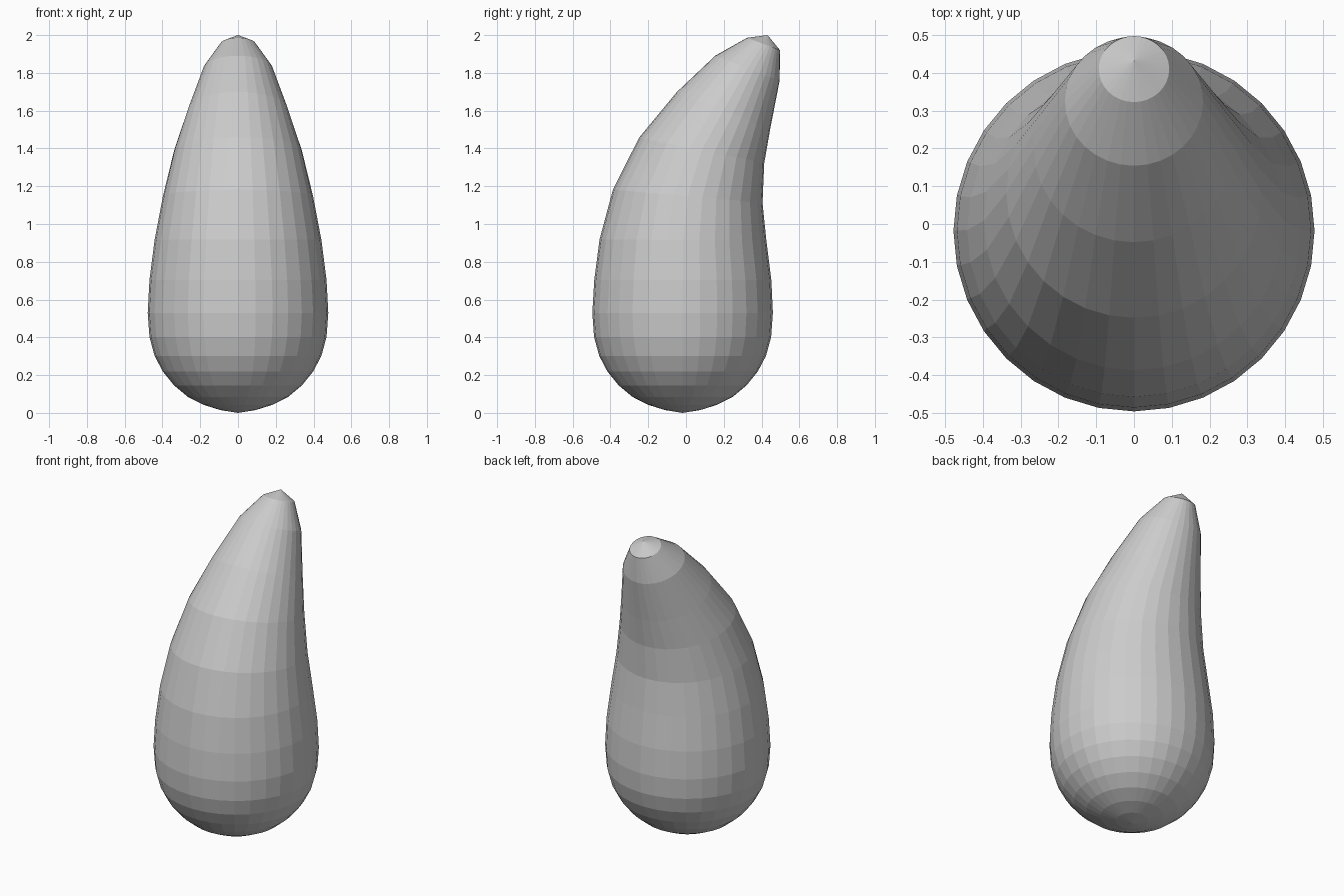
import bpy, bmesh, math

if "Cube" in bpy.data.objects:
    bpy.data.objects.remove(bpy.data.objects["Cube"])

# Bent teardrop: a 32 x 16 sphere whose rings are shifted and tilted along a curved spine
SIDES, RINGS, RADIUS = 32, 16, 0.478

# One entry per latitude, bottom pole to tip: (spine y, spine z, forward tilt in degrees)
SPINE = [
    (-0.018, 0.000, 0), (-0.018, 0.015, 0), (-0.018, 0.043, 0), (-0.018, 0.085, 0),
    (-0.018, 0.145, 0), (-0.018, 0.218, 0), (-0.018, 0.302, 0), (-0.018, 0.402, 0),
    (-0.018, 0.530, 0), (-0.017, 0.703, 0), (-0.016, 0.915, 0.5), (0.009, 1.147, 5),
    (0.083, 1.390, 11.5), (0.199, 1.602, 21.5), (0.325, 1.825, 21), (0.410, 1.953, 20.5),
    (0.432, 2.000, 20),
]

bm = bmesh.new()


def ring(i):
    """Tilted circle of vertices at latitude i, with the radius of a sphere."""
    y, z, tilt = SPINE[i]
    r, t = RADIUS * math.sin(math.pi * i / RINGS), math.radians(tilt)
    angles = [2 * math.pi * k / SIDES for k in range(SIDES)]
    return [bm.verts.new((r * math.cos(a),
                          y + r * math.sin(a) * math.cos(t),
                          z - r * math.sin(a) * math.sin(t))) for a in angles]


rings = [ring(i) for i in range(1, RINGS)]
bottom = bm.verts.new((0, *SPINE[0][:2]))
tip = bm.verts.new((0, *SPINE[-1][:2]))

# Skin between rings, then fans at both poles
for k in range(SIDES):
    n = (k + 1) % SIDES
    for lo, hi in zip(rings, rings[1:]):
        bm.faces.new((lo[k], lo[n], hi[n], hi[k]))
    bm.faces.new((bottom, rings[0][n], rings[0][k]))
    bm.faces.new((tip, rings[-1][k], rings[-1][n]))

bmesh.ops.recalc_face_normals(bm, faces=bm.faces)
mesh = bpy.data.meshes.new("bent_teardrop")
bm.to_mesh(mesh)
bm.free()
bpy.context.collection.objects.link(bpy.data.objects.new("bent_teardrop", mesh))
